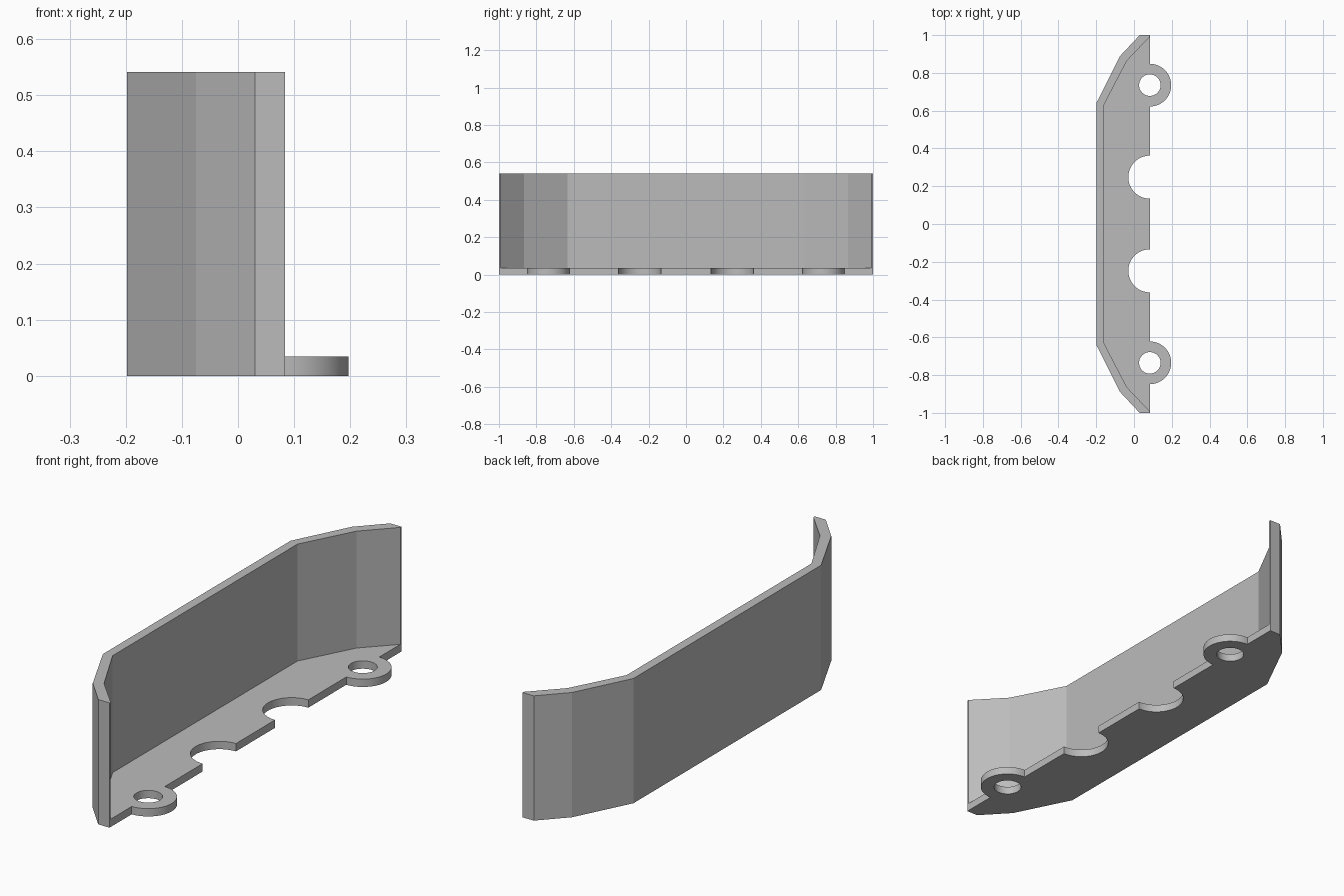
import bpy
import bmesh
import math

cube = bpy.data.objects.get("Cube")
if cube:
    bpy.data.objects.remove(cube, do_unlink=True)

PLATE, TOP = 0.034, 0.541       # plate thickness, overall height
EDGE = 0.084                    # x of the open long edge
TAB_Y, NOTCH_Y = 0.735, 0.248
TAB_R, HOLE_R, NOTCH_R = 0.113, 0.057, 0.114

grey = bpy.data.materials.new("plain grey")
grey.use_nodes = True
grey.diffuse_color = (0.5, 0.5, 0.5, 1)
grey.node_tree.nodes["Principled BSDF"].inputs["Base Color"].default_value = (0.5, 0.5, 0.5, 1)


def arc(cy, r, start, end, steps):
    """Points on an arc centred on the open edge, angles in degrees."""
    angles = [math.radians(start + (end - start) * i / steps) for i in range(steps + 1)]
    return [(EDGE + r * math.cos(a), cy + r * math.sin(a)) for a in angles]


def mirror_y(points):
    return [(x, -y) for x, y in reversed(points)]


def extrude_outline(name, loops, z0, z1):
    """Fill closed loops (later ones are holes) and raise them into a solid."""
    bm = bmesh.new()
    for loop in loops:
        verts = [bm.verts.new((x, y, z0)) for x, y in loop]
        for i, v in enumerate(verts):
            bm.edges.new((v, verts[i - 1]))
    bmesh.ops.triangle_fill(bm, edges=bm.edges[:], use_beauty=True, normal=(0, 0, 1))
    raised = bmesh.ops.extrude_face_region(bm, geom=bm.faces[:], use_keep_orig=True)
    top = [g for g in raised["geom"] if isinstance(g, bmesh.types.BMVert)]
    bmesh.ops.translate(bm, verts=top, vec=(0, 0, z1 - z0))
    bmesh.ops.recalc_face_normals(bm, faces=bm.faces[:])
    mesh = bpy.data.meshes.new(name)
    bm.to_mesh(mesh)
    bm.free()
    mesh.materials.append(grey)
    obj = bpy.data.objects.new(name, mesh)
    bpy.context.collection.objects.link(obj)
    bpy.ops.object.select_all(action='DESELECT')
    obj.select_set(True)
    bpy.context.view_layer.objects.active = obj
    bpy.ops.object.shade_smooth_by_angle(angle=math.radians(12))
    return obj


# Half outlines of the faceted wall, from the middle towards +y
outer = [(-0.198, 0.643), (-0.075, 0.888), (0.03, 1.0), (EDGE, 1.0)]
inner = [(-0.158, 0.633), (-0.037, 0.865), (EDGE, 0.992)]

# Base plate: faceted back, screw tabs and half-round notches along the edge
edge_half = arc(TAB_Y, TAB_R, 90, -90, 32) + arc(NOTCH_Y, NOTCH_R, 90, 270, 32)
base_outline = mirror_y(outer) + outer + edge_half + mirror_y(edge_half)
holes = [arc(s * TAB_Y, HOLE_R, 0, 360, 48)[:-1] for s in (1, -1)]
extrude_outline("base_plate", [base_outline] + holes, 0, PLATE)

# Upright wall following the back of the plate
wall_outline = mirror_y(outer) + outer + inner[::-1] + mirror_y(inner)[::-1]
wall_outline = mirror_y(outer) + outer + inner[::-1] + [(x, -y) for x, y in inner]
extrude_outline("back_wall", [wall_outline], PLATE, TOP)
